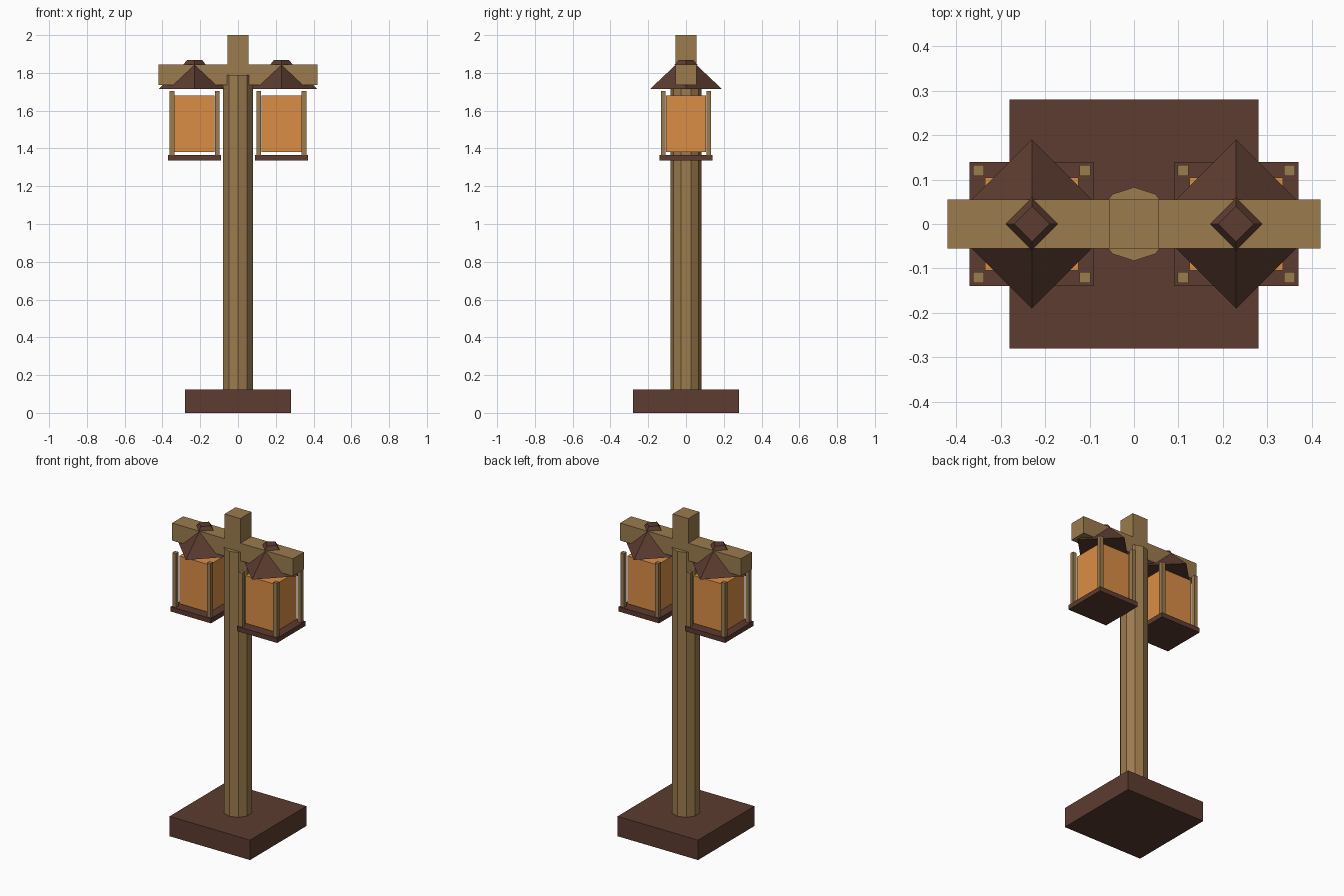
import bpy
from math import pi

if "Cube" in bpy.data.objects:
    bpy.data.objects.remove(bpy.data.objects["Cube"])


def material(name, rgb):
    m = bpy.data.materials.new(name)
    m.diffuse_color = (*rgb, 1.0)
    m.use_nodes = True
    m.node_tree.nodes["Principled BSDF"].inputs["Base Color"].default_value = m.diffuse_color
    return m


DARK = material("dark_wood", (0.107, 0.045, 0.030))
TAN = material("light_wood", (0.33, 0.20, 0.077))
GLOW = material("amber_glass", (0.71, 0.27, 0.061))


def finish(name, mat):
    ob = bpy.context.object
    ob.name = name
    ob.data.materials.append(mat)
    return ob


def box(name, x, y, z0, z1, hx, hy, mat):
    """Box with half sizes hx, hy between heights z0 and z1."""
    bpy.ops.mesh.primitive_cube_add(size=2, location=(x, y, (z0 + z1) / 2))
    ob = finish(name, mat)
    for v in ob.data.vertices:
        v.co.x *= hx
        v.co.y *= hy
        v.co.z *= (z1 - z0) / 2
    return ob


def frustum(name, x, z0, z1, r0, r1, sides, mat):
    """Flat-sided cone section with a corner on the y axis."""
    bpy.ops.mesh.primitive_cone_add(vertices=sides, radius1=r0, radius2=r1,
                                    depth=z1 - z0, location=(x, 0, (z0 + z1) / 2))
    return finish(name, mat)


# Base, ten-sided post, crossbeam and top block
box("base", 0, 0, 0, 0.125, 0.28, 0.28, DARK)
frustum("post", 0, 0.125, 1.79, 0.083, 0.083, 10, TAN)
box("crossbeam", 0, 0, 1.735, 1.845, 0.42, 0.055, TAN)
box("top_block", 0, 0, 1.845, 2.0, 0.055, 0.055, TAN)

# Two hanging lanterns
for side, x in (("left", -0.23), ("right", 0.23)):
    box(side + "_lantern_tray", x, 0, 1.335, 1.365, 0.14, 0.14, DARK)
    box(side + "_lantern_glass", x, 0, 1.38, 1.68, 0.105, 0.105, GLOW)
    for sx in (-1, 1):
        for sy in (-1, 1):
            box(side + "_lantern_rod", x + sx * 0.12, sy * 0.12,
                1.365, 1.705, 0.0125, 0.0125, TAN)
    # Diamond roof and its small cap
    frustum(side + "_lantern_roof", x, 1.715, 1.845, 0.19, 0.052, 4, DARK)
    frustum(side + "_roof_cap", x, 1.842, 1.868, 0.061, 0.04, 4, DARK)
